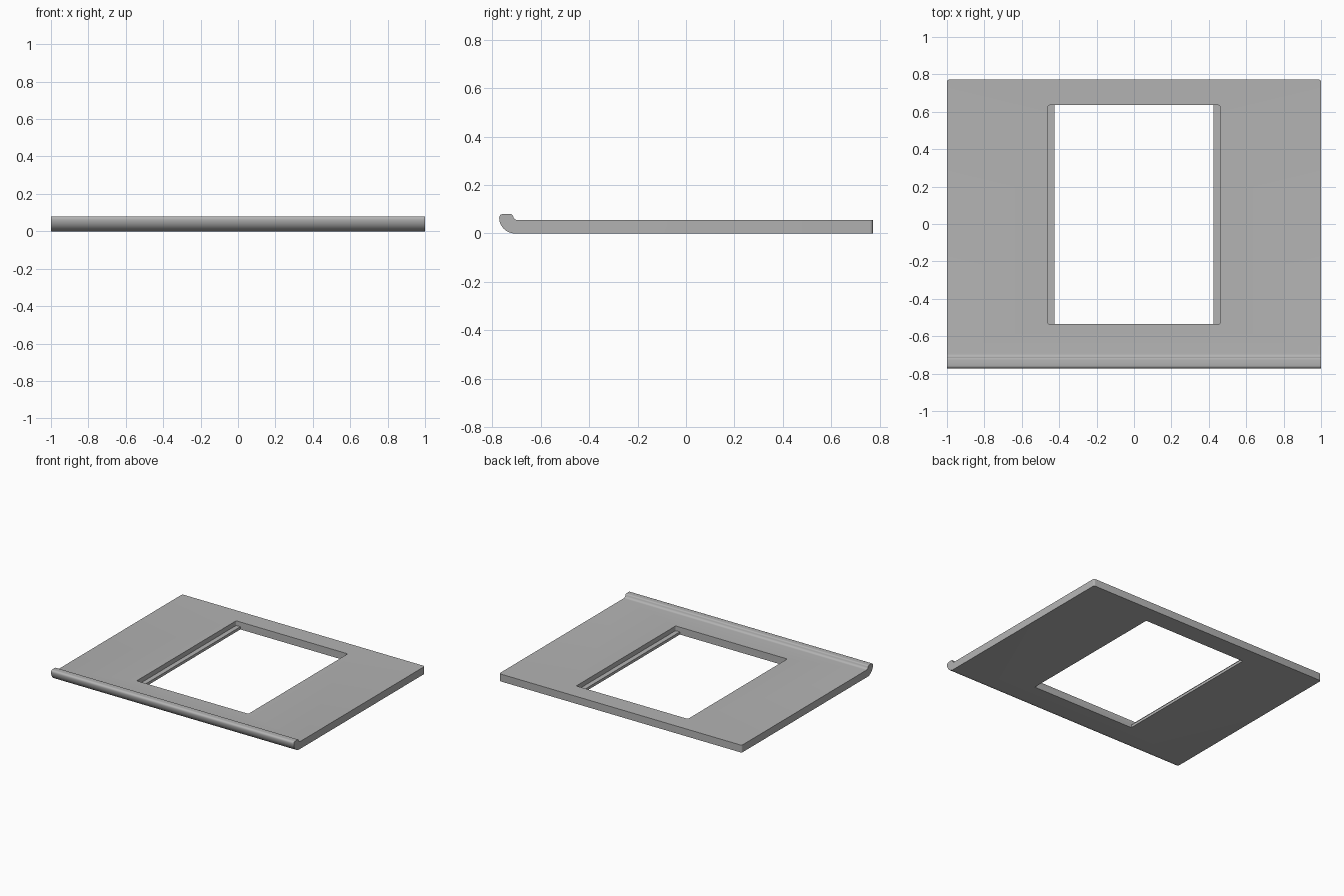
import bpy
import bmesh
from math import cos, sin, radians
from mathutils import Vector

cube = bpy.data.objects.get("Cube")
if cube:
    bpy.data.objects.remove(cube, do_unlink=True)

HALF_W, BACK, TOP, LIP_TOP = 1.0, 0.772, 0.055, 0.08


def arc(cx, cz, r, a0, a1, n):
    """Points along an arc, angles in degrees."""
    steps = [radians(a0 + (a1 - a0) * i / n) for i in range(n + 1)]
    return [(cx + r * cos(a), cz + r * sin(a)) for a in steps]


def extrude(name, points, start, step):
    """Extrude a closed outline of 3D points from start along step."""
    bm = bmesh.new()
    face = bm.faces.new([bm.verts.new(Vector(p) + start) for p in points])
    ext = bmesh.ops.extrude_face_region(bm, geom=[face])
    bmesh.ops.translate(bm, vec=step, verts=[v for v in ext["geom"] if isinstance(v, bmesh.types.BMVert)])
    return name, bm


def round_edges(bm, test, radius):
    """Round the upright edges that pass the test."""
    edges = []
    for e in bm.edges:
        a, b = (v.co for v in e.verts)
        if (a - b).xy.length < 1e-5 and test((a + b) / 2):
            edges.append(e)
    bmesh.ops.bevel(bm, geom=edges, offset=radius, segments=4, profile=0.5, affect='EDGES')


def finish(name, bm):
    bmesh.ops.recalc_face_normals(bm, faces=bm.faces)
    mesh = bpy.data.meshes.new(name)
    bm.to_mesh(mesh)
    bm.free()
    obj = bpy.data.objects.new(name, mesh)
    bpy.context.collection.objects.link(obj)
    return obj


# Side outline: flat plate with an upturned, rounded front lip
outline = [(BACK, 0), (BACK, TOP)]
outline += arc(-0.695, TOP + 0.02, 0.02, 270, 190, 6)
outline += arc(-0.725, LIP_TOP - 0.01, 0.01, 20, 90, 4)
outline += arc(-BACK + 0.015, LIP_TOP - 0.015, 0.015, 90, 180, 5)
outline += arc(-BACK + 0.065, 0.065, 0.065, 180, 270, 12)[1:]
name, bm = extrude("frame_plate", [(0, y, z) for y, z in outline],
                   Vector((-HALF_W, 0, 0)), Vector((2 * HALF_W, 0, 0)))
round_edges(bm, lambda c: c.y > BACK - 0.01, 0.012)
plate = finish(name, bm)

# Opening with a narrow ledge along the left and right sides
WIDE, NARROW, LEDGE = 0.46, 0.425, 0.02
half = [(NARROW, -0.1), (NARROW, LEDGE), (WIDE, LEDGE), (WIDE, 0.2)]
section = half + [(-x, z) for x, z in reversed(half)]
name, bm = extrude("opening_cutter", [(x, 0, z) for x, z in section],
                   Vector((0, -0.535, 0)), Vector((0, 1.17, 0)))
round_edges(bm, lambda c: abs(c.x) > WIDE - 0.01, 0.008)
cutter = finish(name, bm)
cutter.hide_render = True

cut = plate.modifiers.new("opening", 'BOOLEAN')
cut.operation, cut.solver, cut.object = 'DIFFERENCE', 'EXACT', cutter
bpy.context.view_layer.objects.active = plate
plate.select_set(True)
bpy.ops.object.modifier_apply(modifier=cut.name)
bpy.data.objects.remove(cutter, do_unlink=True)

# Single grey finish
grey = bpy.data.materials.new("plain_grey")
grey.use_nodes = True
colour = (0.45, 0.45, 0.45, 1)
grey.diffuse_color = colour
grey.node_tree.nodes["Principled BSDF"].inputs["Base Color"].default_value = colour
plate.data.materials.clear()
plate.data.materials.append(grey)

bpy.ops.object.select_all(action='DESELECT')
plate.select_set(True)
bpy.ops.object.shade_smooth_by_angle(angle=radians(30))
